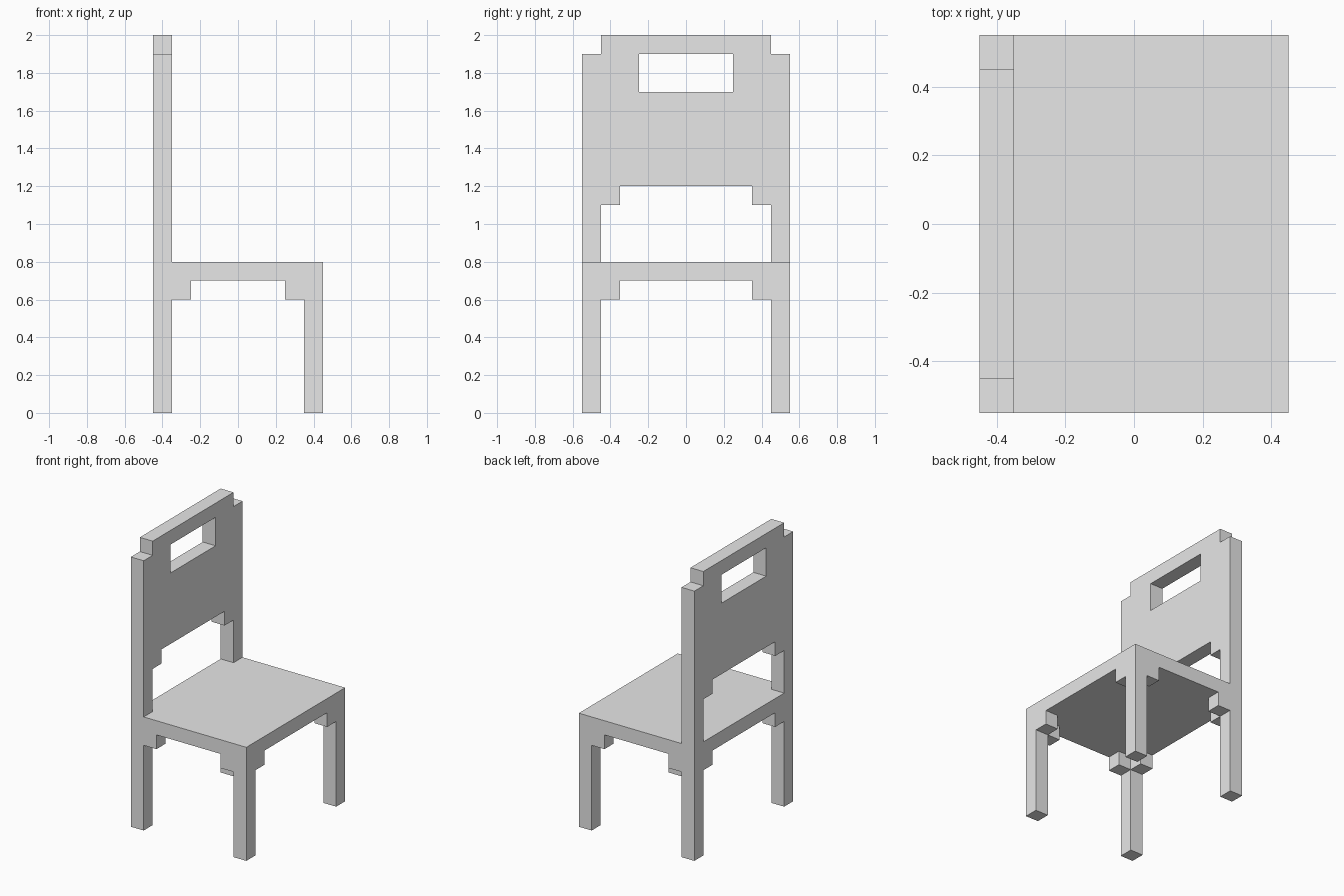
import bpy
import bmesh

if "Cube" in bpy.data.objects:
    bpy.data.objects.remove(bpy.data.objects["Cube"], do_unlink=True)

T = 0.1                    # board thickness
X, Y = 0.45, 0.55          # half depth and half width
SEAT_TOP, LEG_TOP = 0.8, 0.7

grey = bpy.data.materials.new("light_grey")
grey.use_nodes = True
grey.diffuse_color = (0.8, 0.8, 0.8, 1)
grey.node_tree.nodes["Principled BSDF"].inputs["Base Color"].default_value = (0.8, 0.8, 0.8, 1)


def finish(name, bm):
    bmesh.ops.recalc_face_normals(bm, faces=bm.faces)
    mesh = bpy.data.meshes.new(name)
    bm.to_mesh(mesh)
    bm.free()
    mesh.materials.append(grey)
    obj = bpy.data.objects.new(name, mesh)
    bpy.context.collection.objects.link(obj)
    return obj


def box(name, x, y, z):
    """Box spanning the given (low, high) ranges."""
    bm = bmesh.new()
    bmesh.ops.create_cube(bm, size=1)
    for v in bm.verts:
        v.co = [r[0] if c < 0 else r[1] for c, r in zip(v.co, (x, y, z))]
    return finish(name, bm)


def span(side, a, b):
    """Range between two distances from the centre, on one side."""
    return sorted((side * a, side * b))


# Seat board
box("seat", (-X, X), (-Y, Y), (LEG_TOP, SEAT_TOP))

# Legs, each with a corner bracket along both directions
for end, sx in (("front", 1), ("back", -1)):
    for side, sy in (("left", 1), ("right", -1)):
        name = f"{end}_{side}"
        leg_x, leg_y = span(sx, X - T, X), span(sy, Y - T, Y)
        box(name + "_leg", leg_x, leg_y, (0, LEG_TOP))
        box(name + "_side_bracket", span(sx, X - 2 * T, X - T), leg_y, (LEG_TOP - T, LEG_TOP))
        box(name + "_cross_bracket", leg_x, span(sy, Y - 2 * T, Y - T), (LEG_TOP - T, LEG_TOP))

# Backrest: stepped outline, mirrored, with a slot for the hand
half = [(Y, SEAT_TOP), (Y, 1.9), (Y - T, 1.9), (Y - T, 2.0)]
inner = [(Y - T, SEAT_TOP), (Y - T, 1.1), (Y - 2 * T, 1.1), (Y - 2 * T, 1.2)]
outline = half + [(-y, z) for y, z in reversed(half)]
outline += [(-y, z) for y, z in inner] + inner[::-1]
slot = [(-0.25, 1.7), (0.25, 1.7), (0.25, 1.9), (-0.25, 1.9)]
bm = bmesh.new()
edges = []
for loop in (outline, slot):
    verts = [bm.verts.new((-X, y, z)) for y, z in loop]
    edges += [bm.edges.new((v, verts[i - 1])) for i, v in enumerate(verts)]
bmesh.ops.triangle_fill(bm, edges=edges, use_beauty=True, use_dissolve=False)
extruded = bmesh.ops.extrude_face_region(bm, geom=bm.faces[:], use_keep_orig=True)
moved = [g for g in extruded["geom"] if isinstance(g, bmesh.types.BMVert)]
bmesh.ops.translate(bm, verts=moved, vec=(T, 0, 0))
finish("backrest", bm)
